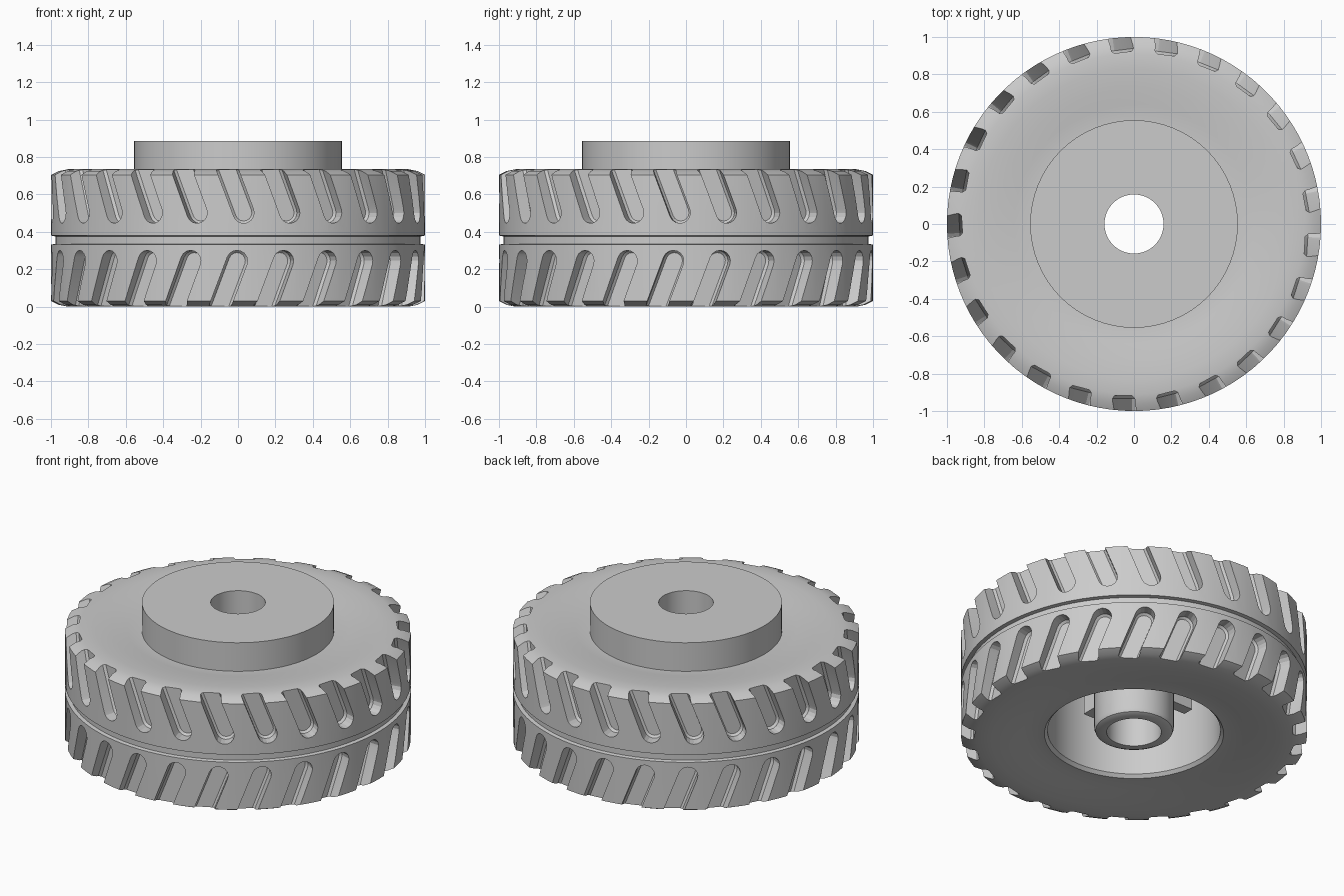
import bpy, bmesh, math
from mathutils import Matrix

if "Cube" in bpy.data.objects:
    bpy.data.objects.remove(bpy.data.objects["Cube"])

SLOTS = 25


def make_object(name, bm):
    bmesh.ops.recalc_face_normals(bm, faces=bm.faces[:])
    mesh = bpy.data.meshes.new(name)
    bm.to_mesh(mesh)
    bm.free()
    ob = bpy.data.objects.new(name, mesh)
    bpy.context.collection.objects.link(ob)
    return ob


def lathe(name, profile, segments):
    """Revolve a closed (radius, z) profile around the z axis."""
    bm = bmesh.new()
    rings = []
    for i in range(segments):
        a = 2 * math.pi * i / segments
        rings.append([bm.verts.new((r * math.cos(a), r * math.sin(a), z)) for r, z in profile])
    n = len(profile)
    for i in range(segments):
        p, q = rings[i], rings[(i + 1) % segments]
        for j in range(n):
            k = (j + 1) % n
            bm.faces.new((p[j], q[j], q[k], p[k]))
    return make_object(name, bm)


def smooth(ob, angle):
    bpy.ops.object.select_all(action='DESELECT')
    ob.select_set(True)
    bpy.context.view_layer.objects.active = ob
    bpy.ops.object.shade_smooth_by_angle(angle=math.radians(angle))


# Tyre: dished sidewalls, rounded shoulders, groove around the middle
side = [(0.53, 0.705), (0.57, 0.705), (0.64, 0.714), (0.73, 0.726), (0.83, 0.734),
        (0.91, 0.735), (0.96, 0.725), (1.0, 0.705)]
groove = [(1.0, 0.38), (0.977, 0.376), (0.977, 0.336), (1.0, 0.332)]
tyre = lathe("tyre", side + groove + [(r, 0.735 - z) for r, z in reversed(side)], 100)


# Tread slots: slanted round-ended cutters with a chamfered floor
def slot(bm, angle, tip_x, tip_z, up):
    rad, lean = 0.056, 0.36
    c, s = math.cos(lean), math.sin(lean)
    rot = Matrix.Rotation(angle, 4, 'Z')
    rings = []
    for y, r in ((-0.918, rad - 0.012), (-0.932, rad), (-1.1, rad)):
        pts = [(r * math.cos(t), -r * math.sin(t)) for t in (math.pi * i / 8 for i in range(9))]
        pts += [(-r, 0.4), (r, 0.4)]
        ring = []
        for px, pz in pts:
            pos = (tip_x + px * c - pz * s, y, tip_z + up * (px * s + pz * c))
            ring.append(bm.verts.new((rot @ Matrix.Translation(pos)).translation))
        rings.append(ring)
    for a, b in zip(rings, rings[1:]):
        for j in range(len(a)):
            k = (j + 1) % len(a)
            bm.faces.new((a[j], a[k], b[k], b[j]))
    bm.faces.new(rings[0])
    bm.faces.new(rings[-1])


bm = bmesh.new()
for i in range(SLOTS):
    slot(bm, math.tau * i / SLOTS, 0.03, 0.502, 1)
    slot(bm, math.tau * i / SLOTS, -0.005, 0.245, -1)
cutter = make_object("tread_cutter", bm)
cutter.hide_render = True
mod = tyre.modifiers.new("tread", 'BOOLEAN')
mod.operation = 'DIFFERENCE'
mod.solver = 'EXACT'
mod.object = cutter
bpy.context.view_layer.objects.active = tyre
bpy.ops.object.modifier_apply(modifier=mod.name)
bpy.data.objects.remove(cutter)
smooth(tyre, 22)

# Wheel: raised cap, hollow underside and axle tube in one revolved profile
hub = lathe("wheel_hub", [(0.158, 0.887), (0.555, 0.887), (0.555, 0.68), (0.54, 0.68), (0.54, 0.03),
                          (0.518, 0.03), (0.50, 0.05), (0.50, 0.78), (0.23, 0.78), (0.23, 0.07),
                          (0.222, 0.05), (0.20, 0.04), (0.158, 0.04)], 64)
smooth(hub, 30)

# Short ribs around the axle tube, deep inside the hollow
bm = bmesh.new()
for i in range(4):
    m = (Matrix.Rotation(math.tau * i / 4, 4, 'Z') @ Matrix.Translation((0.31, 0, 0.56))
         @ Matrix.Diagonal((0.2, 0.07, 0.46, 1)))
    bmesh.ops.create_cube(bm, size=1, matrix=m)
make_object("inner_ribs", bm)
